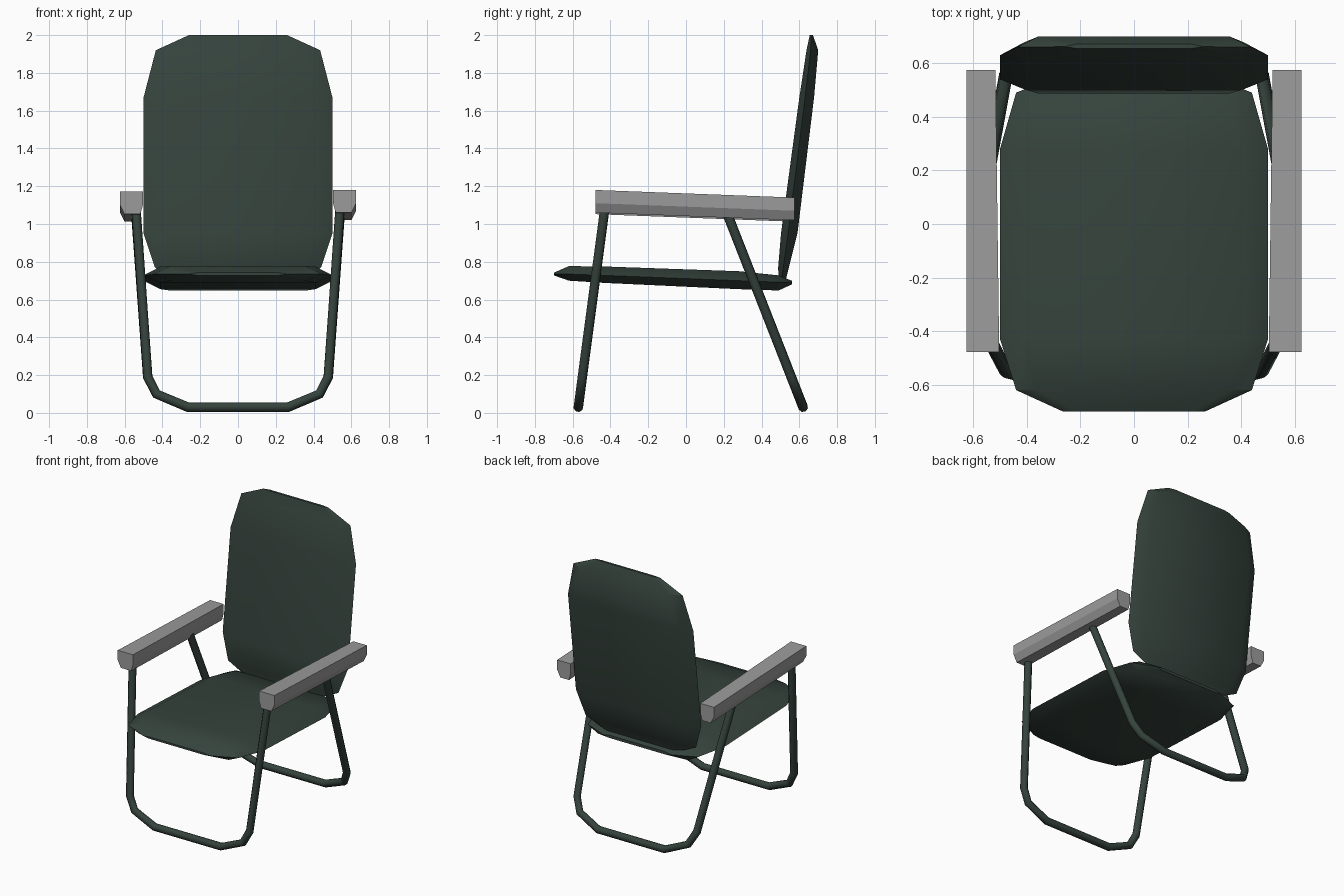
import bpy, bmesh, math

if "Cube" in bpy.data.objects:
    bpy.data.objects.remove(bpy.data.objects["Cube"])


def material(name, rgb):
    m = bpy.data.materials.new(name)
    m.diffuse_color = (*rgb, 1)
    m.use_nodes = True
    m.node_tree.nodes["Principled BSDF"].inputs["Base Color"].default_value = m.diffuse_color
    return m


GREEN = material("dark green", (0.036, 0.056, 0.046))
GREY = material("mid grey", (0.33, 0.33, 0.33))


def smooth(ob, angle):
    bpy.ops.object.select_all(action='DESELECT')
    ob.select_set(True)
    bpy.context.view_layer.objects.active = ob
    bpy.ops.object.shade_smooth_by_angle(angle=math.radians(angle))


def loft(name, rings, mat, angle=None):
    """Skin closed rings of equal length and cap both ends."""
    bm = bmesh.new()
    rows = [[bm.verts.new(p) for p in r] for r in rings]
    n = len(rows[0])
    for a, b in zip(rows, rows[1:]):
        for i in range(n):
            j = (i + 1) % n
            bm.faces.new((a[i], a[j], b[j], b[i]))
    bm.faces.new(rows[0])
    bm.faces.new(rows[-1])
    bmesh.ops.recalc_face_normals(bm, faces=bm.faces)
    me = bpy.data.meshes.new(name)
    bm.to_mesh(me)
    bm.free()
    ob = bpy.data.objects.new(name, me)
    bpy.context.collection.objects.link(ob)
    me.materials.append(mat)
    if angle:
        smooth(ob, angle)
    return ob


def cushion(name, rows, place):
    """Rows: distance, half width, then depth of the face, rim and reverse."""
    rings = []
    for d, w, top, rim, bottom in rows:
        i = w * 0.82
        ring = [(-w, rim), (-i, top), (i, top), (w, rim), (i, bottom), (-i, bottom)]
        rings.append([place(x, d, h) for x, h in ring])
    return loft(name, rings, GREEN, 35)


# Seat and backrest cushions
cushion("seat", [
    (-0.70, 0.265, 0.742, 0.735, 0.728),
    (-0.62, 0.44, 0.777, 0.735, 0.700),
    (-0.43, 0.50, 0.775, 0.728, 0.688),
    (0.28, 0.50, 0.750, 0.700, 0.655),
    (0.49, 0.44, 0.728, 0.692, 0.648),
    (0.56, 0.27, 0.700, 0.690, 0.680)], lambda x, d, h: (x, d, h))
cushion("backrest", [
    (0.69, 0.27, 0.490, 0.505, 0.525),
    (0.77, 0.44, 0.488, 0.515, 0.545),
    (0.95, 0.50, 0.503, 0.540, 0.590),
    (1.67, 0.50, 0.600, 0.630, 0.678),
    (1.92, 0.435, 0.638, 0.660, 0.700),
    (2.00, 0.26, 0.655, 0.662, 0.672)], lambda x, d, h: (x, h, d))


# U-shaped tube legs, leaning in y between foot and armrest
def leg(name, y_foot, y_top, z_top):
    half = [(0.54, z_top), (0.478, 0.19), (0.432, 0.10), (0.265, 0.03)]
    path = half + [(-x, z) for x, z in reversed(half)]
    cu = bpy.data.curves.new(name, 'CURVE')
    cu.dimensions = '3D'
    cu.bevel_depth = 0.026
    cu.bevel_resolution = 2
    cu.use_fill_caps = True
    sp = cu.splines.new('POLY')
    sp.points.add(len(path) - 1)
    for p, (x, z) in zip(sp.points, path):
        t = (z - 0.03) / (z_top - 0.03)
        p.co = (x, y_foot + (y_top - y_foot) * t, z, 1)
    ob = bpy.data.objects.new(name, cu)
    bpy.context.collection.objects.link(ob)
    cu.materials.append(GREEN)
    bpy.ops.object.select_all(action='DESELECT')
    ob.select_set(True)
    bpy.context.view_layer.objects.active = ob
    bpy.ops.object.convert(target='MESH')
    smooth(bpy.context.view_layer.objects.active, 50)


leg("front_leg", -0.57, -0.43, 1.08)
leg("rear_leg", 0.62, 0.22, 1.05)

# Armrests: tapered bars with the lower outer edge cut away
for side, s, dz in (("right", 1, 0), ("left", -1, -0.008)):
    rings = []
    for y, inner, top in ((-0.478, 0.503, 1.18), (0.575, 0.517, 1.14)):
        sec = [(inner, 0), (0.625, 0), (0.625, -0.07), (0.60, -0.12),
               (inner + 0.014, -0.12), (inner, -0.07)]
        rings.append([(s * x, y, top + h + dz) for x, h in sec])
    loft(side + "_armrest", rings, GREY)
